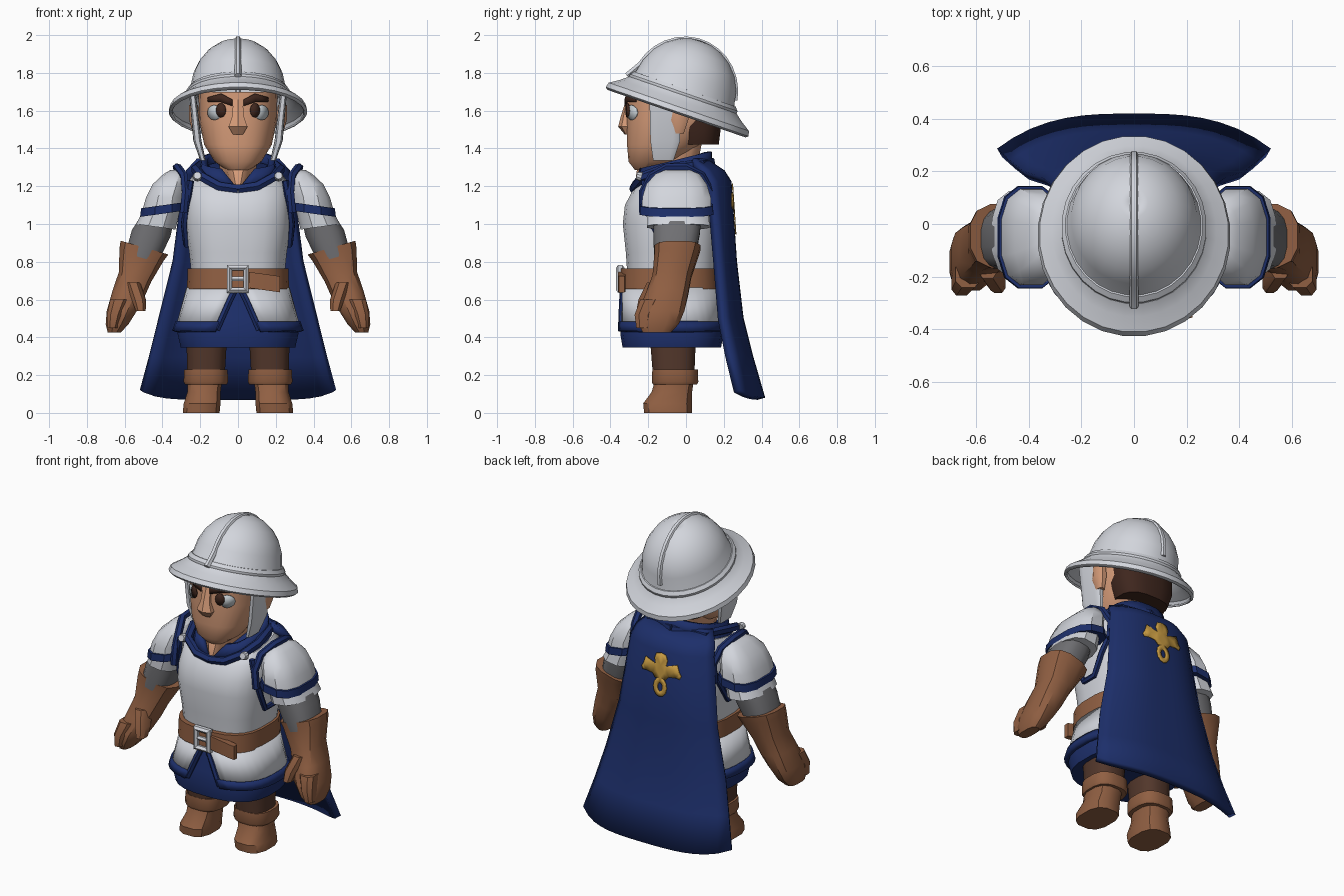
import bpy, bmesh
from math import sin, cos, radians, copysign, pi
from mathutils import Vector, Euler

if "Cube" in bpy.data.objects:
    bpy.data.objects.remove(bpy.data.objects["Cube"])


def material(name, r, g, b):
    m = bpy.data.materials.new(name)
    m.use_nodes = True
    m.diffuse_color = (r, g, b, 1)
    m.node_tree.nodes["Principled BSDF"].inputs["Base Color"].default_value = (r, g, b, 1)
    return m


STEEL = material("pale steel", .65, .67, .72)
BLUE = material("royal blue", .012, .028, .145)
LEATHER = material("tan leather", .28, .115, .055)
DARK = material("dark brown", .085, .038, .024)
HAIR = material("hair brown", .05, .02, .013)
SKIN = material("skin", .67, .33, .19)
MAIL = material("sleeve grey", .16, .16, .17)
GOLD = material("gold", .58, .33, .055)
EYE = material("eye white", .55, .6, .63)


def finish(obj, mat, mirror=False, thick=0.0, angle=35):
    obj.data.materials.append(mat)
    if mirror:
        obj.modifiers.new("Mirror", "MIRROR").merge_threshold = .0005
    if thick:
        s = obj.modifiers.new("Solidify", "SOLIDIFY")
        s.thickness, s.offset = thick, 0
    bpy.ops.object.select_all(action="DESELECT")
    obj.select_set(True)
    bpy.context.view_layer.objects.active = obj
    if obj.type == "CURVE":
        bpy.ops.object.convert(target="MESH")
        obj = bpy.context.object
    bpy.ops.object.shade_smooth_by_angle(angle=radians(angle))
    return obj


def mesh_object(name, bm):
    bmesh.ops.recalc_face_normals(bm, faces=bm.faces)
    me = bpy.data.meshes.new(name)
    bm.to_mesh(me)
    bm.free()
    obj = bpy.data.objects.new(name, me)
    bpy.context.collection.objects.link(obj)
    return obj


def loft(name, mat, secs, n=16, p=.75, gaps=None, caps=True, mirror=False, thick=0.0):
    """Skin rounded rings (x, y, z, rx, ry, tilt_x, tilt_y); gaps open the front of a half shell."""
    bm = bmesh.new()
    rows = []
    for i, s in enumerate(secs):
        x, y, z, rx, ry, tx, ty = (tuple(s) + (0, 0))[:7]
        rot = Euler((radians(tx), radians(ty), 0)).to_matrix()
        if gaps:
            ang = [radians(gaps[i] - 90 + (180 - gaps[i]) * k / n) for k in range(n + 1)]
        else:
            ang = [2 * pi * (k + .5) / n for k in range(n)]
        ring = []
        for a in ang:
            c, d = cos(a), sin(a)
            v = Vector((rx * copysign(abs(c) ** p, c), ry * copysign(abs(d) ** p, d), 0))
            ring.append(bm.verts.new(rot @ v + Vector((x, y, z))))
        rows.append(ring)
    for a, b in zip(rows, rows[1:]):
        for k in range(n):
            j = k + 1 if gaps else (k + 1) % n
            bm.faces.new((a[k], a[j], b[j], b[k]))
    if caps and not gaps:
        bm.faces.new(rows[0])
        bm.faces.new(rows[-1])
    return finish(mesh_object(name, bm), mat, mirror or bool(gaps), thick)


def tube(name, mat, pts, r, cyclic=False, mirror=False):
    cu = bpy.data.curves.new(name, "CURVE")
    cu.dimensions, cu.bevel_depth, cu.bevel_resolution = "3D", r, 1
    cu.use_fill_caps = True
    sp = cu.splines.new("POLY")
    sp.points.add(len(pts) - 1)
    for q, pt in zip(sp.points, pts):
        q.co = (*pt, 1)
    sp.use_cyclic_u = cyclic
    obj = bpy.data.objects.new(name, cu)
    bpy.context.collection.objects.link(obj)
    return finish(obj, mat, mirror)


def plate(name, mat, pieces, depth):
    """Thin mirrored plate of convex pieces laid on the surface y = depth(x, z)."""
    bm = bmesh.new()
    for piece in pieces:
        cx, cz = (sum(q[i] for q in piece) / len(piece) for i in (0, 1))
        hub = bm.verts.new((cx, depth(cx, cz), cz))
        rim = [bm.verts.new((x, depth(x, z), z)) for x, z in piece]
        for a, b in zip(rim, rim[1:] + rim[:1]):
            bm.faces.new((hub, a, b))
    bmesh.ops.remove_doubles(bm, verts=bm.verts, dist=.0005)
    return finish(mesh_object(name, bm), mat, True, .006, angle=20)


def oval(cx, cz, rx, rz, n=12):
    return [(cx + rx * cos(2 * pi * k / n), cz + rz * sin(2 * pi * k / n)) for k in range(n)]


# Head and face
loft("head", SKIN, [(0, -.2, 1.285, .06, .07), (0, -.175, 1.33, .125, .13), (0, -.118, 1.42, .18, .195),
                    (0, -.07, 1.55, .207, .245), (0, -.07, 1.7, .21, .24)], n=28, p=.8)
loft("neck", SKIN, [(0, -.12, 1.2, .04, .155), (0, -.1, 1.3, .1, .16), (0, -.03, 1.45, .11, .12)])
loft("nose", SKIN, [(0, -.31, 1.475, .03, .015), (0, -.315, 1.515, .056, .044),
                    (0, -.31, 1.57, .034, .035), (0, -.305, 1.66, .028, .012)], n=6)
loft("ear", SKIN, [(.22, -.04, 1.48, .02, .03), (.23, -.035, 1.55, .03, .05),
                   (.235, -.03, 1.63, .025, .045)], n=8, mirror=True)
loft("hair", HAIR, [(0, .06, 1.42, .16, .115), (0, .06, 1.5, .19, .125), (0, .04, 1.66, .2, .14)])


def face_y(x, z, lift=.005):
    return -.07 - .244 * (1 - (abs(x) / .208) ** 2.5) ** .4 - lift


plate("eye_white", EYE, [oval(.125, 1.59, .036, .04)], face_y)
plate("iris", HAIR, [oval(.09, 1.602, .026, .038)], lambda x, z: face_y(x, z, .009))
plate("eyebrow", HAIR, [[(.03, 1.625), (.09, 1.645), (.09, 1.69), (.03, 1.66)],
                        [(.09, 1.645), (.158, 1.645), (.16, 1.67), (.09, 1.69)]],
      lambda x, z: face_y(x, z, .01))

# Helmet, tilted back
TILT = -19


def helm(r, h):
    return (0, -.045 + .326 * h, 1.6 + .945 * h, .91 * r, r, TILT)


brim = [(.385, -.012), (.397, -.004), (.39, .018), (.34, .05), (.29, .09)]
dome = [(.272 * cos(radians(a)), .1 + .285 * sin(radians(a))) for a in (5, 20, 35, 50, 65, 78, 89)]
loft("helmet", STEEL, [helm(r, h) for r, h in brim + dome], n=28, p=1, caps=False, thick=.012)
loft("helmet_band", STEEL, [helm(.3, .078), helm(.3, .1), helm(.285, .118), helm(.26, .118)],
     n=28, p=1, caps=False, thick=.006)


def crest(a):
    d, h = -.272 * cos(radians(a)), .1 + .284 * sin(radians(a))
    return (0, -.045 + .945 * d + .326 * h, 1.6 - .326 * d + .945 * h)


tube("helmet_crest", STEEL, [(0, -.312, 1.785)] + [crest(a) for a in range(14, 175, 12)], .018)
loft("cheek_guard", STEEL, [(.185, -.12, 1.335, .015, .055), (.215, -.11, 1.44, .022, .08),
                            (.24, -.11, 1.68, .018, .085)], n=12, p=.5, mirror=True)

# Torso armour, yoke and collar
loft("breastplate", STEEL, [(0, -.075, .7, .245, .235), (0, -.075, .85, .26, .245), (0, -.078, 1, .283, .258),
                            (0, -.075, 1.1, .28, .25), (0, -.06, 1.21, .27, .225, 8),
                            (0, -.05, 1.26, .23, .2, 12)], n=24, p=.7)
loft("yoke", BLUE, [(0, -.07, 1.22, .24, .215, 14), (0, -.06, 1.275, .215, .195, 14),
                    (0, -.055, 1.295, .16, .15, 14)], n=24)
loft("collar", BLUE, [(0, -.07, 1.245, .19, .2, 15), (0, -.06, 1.335, .178, .185, 15)],
     gaps=[1, 22], thick=.035)
tube("neckline_trim", BLUE, [(0, -.275, 1.185), (.1, -.27, 1.2), (.19, -.23, 1.25), (.225, -.12, 1.29),
                             (.19, .08, 1.32), (0, .13, 1.33)], .026, mirror=True)
tube("armhole_trim", BLUE, [(.25, -.22, 1.23), (.272, -.21, 1.1), (.283, -.18, 1), (.272, -.12, .89),
                            (.272, -.03, .89), (.285, .05, 1), (.27, .1, 1.1), (.25, .1, 1.23)], .018, mirror=True)
loft("rivet", STEEL, [(.215, -.235, 1.25, .026, .026, 75), (.215, -.262, 1.257, .02, .02, 75)],
     n=10, p=1, mirror=True)

# Belt and buckle
loft("belt", LEATHER, [(0, -.085, .655, .272, .265), (0, -.085, .765, .268, .26)], n=24, p=.72)
tube("buckle", STEEL, [(-.045, -.348, .65), (.042, -.348, .65), (.042, -.348, .768), (-.045, -.348, .768)],
     .023, cyclic=True)
tube("buckle_prong", STEEL, [(-.05, -.348, .71), (.03, -.352, .71)], .014)
loft("belt_tongue", LEATHER, [(.14, -.34, .65, .085, .02, 0, 8), (.14, -.34, .735, .085, .02, 0, 8)], n=8, p=.3)

# Tunic and split skirt plates
loft("tunic", BLUE, [(0, -.075, .345, .305, .262), (0, -.075, .42, .322, .275), (0, -.08, .5, .295, .255),
                     (0, -.08, .66, .25, .23)], n=24)


def skirt(z, grow=0.0):
    t = (.66 - z) / .22
    return (0, -.08, z, .262 + .06 * t + grow, .246 + .016 * t + grow)


def gap(z):
    return 1 + 13 * (.66 - z) / .22


loft("skirt_plate", STEEL, [skirt(.66), skirt(.44)], gaps=[gap(.66), gap(.44)], thick=.025)
loft("skirt_hem", BLUE, [skirt(.48, .004), skirt(.43, .007)], gaps=[gap(.48), gap(.43)], thick=.035)
edge = []
for z in (.65, .58, .51, .44):
    c, s = sin(radians(gap(z))) ** .75, cos(radians(gap(z))) ** .75
    q = skirt(z, .006)
    edge.append((q[3] * c, q[1] - q[4] * s, z))
tube("skirt_edge", BLUE, edge, .018, mirror=True)

# Shoulders and arms
loft("pauldron", STEEL, [(.395, -.05, 1.07, .115, .188), (.385, -.05, 1.14, .105, .186), (.36, -.05, 1.21, .095, .165),
                         (.335, -.045, 1.265, .06, .12), (.33, -.045, 1.285, .03, .07)], n=12, mirror=True)
loft("pauldron_trim", BLUE, [(.395, -.05, 1.055, .128, .2, 0, 8), (.393, -.05, 1.1, .124, .198, 0, 8)],
     n=12, mirror=True)
loft("pauldron_lower", STEEL, [(.435, -.04, .985, .108, .17, 0, -8), (.405, -.045, 1.07, .1, .165)],
     n=12, mirror=True)
tube("shoulder_strap", BLUE, [(.288, -.228, 1.06), (.278, -.228, 1.17), (.285, -.18, 1.255), (.32, -.1, 1.3),
                              (.325, 0, 1.3), (.3, .08, 1.26), (.28, .13, 1.17), (.288, .13, 1.06)],
     .022, mirror=True)
loft("sleeve", MAIL, [(.42, -.045, 1.05, .09, .13), (.46, -.05, .95, .105, .125, 0, -10),
                      (.51, -.06, .82, .09, .11, 0, -16)], mirror=True)
loft("glove", LEATHER, [(.495, -.045, .875, .135, .125, 0, -16), (.51, -.05, .84, .125, .12, 0, -16),
                        (.545, -.075, .72, .092, .105, 0, -16), (.58, -.1, .63, .088, .115, 0, -12),
                        (.615, -.13, .54, .082, .125), (.64, -.145, .47, .062, .11),
                        (.655, -.155, .425, .035, .075)], n=12, mirror=True)
loft("thumb", LEATHER, [(.555, -.15, .69, .04, .06), (.525, -.2, .6, .04, .055),
                        (.515, -.225, .54, .028, .04)], n=8, mirror=True)
loft("finger", LEATHER, [(.63, -.19, .6, .05, .055), (.655, -.225, .52, .04, .05),
                         (.665, -.225, .45, .028, .04)], n=8, mirror=True)

# Legs and boots
loft("trouser_leg", DARK, [(.17, -.065, .18, .1, .11), (.165, -.07, .42, .11, .125)], mirror=True)
loft("boot_cuff", LEATHER, [(.17, -.058, .15, .112, .118), (.17, -.058, .165, .12, .125),
                            (.17, -.058, .23, .116, .122)], mirror=True)
loft("boot", LEATHER, [(.195, -.095, 0, .1, .13), (.19, -.098, .05, .1, .132), (.18, -.075, .11, .09, .11),
                       (.175, -.06, .18, .095, .105)], n=12, mirror=True)

# Cape: rows of height, half width, depth and forward curl
ROWS = [(1.33, .21, .1, .07), (1.27, .265, .19, .1), (1.22, .28, .222, .1), (.8, .335, .25, .09),
        (.5, .41, .285, .1), (.3, .46, .335, .11), (.075, .51, .4, .13)]


def cape_y(x, z):
    for a, b in zip(ROWS, ROWS[1:]):
        if z >= b[0]:
            t = (a[0] - z) / (a[0] - b[0])
            w, y, d = (a[i] + (b[i] - a[i]) * t for i in (1, 2, 3))
            return y - d * abs(x / w) ** 3


bm = bmesh.new()
COLS = 16
grid = []
for z, w, y, d in ROWS:
    us = [2 * k / COLS - 1 for k in range(COLS + 1)]
    lift = .04 if z < .1 else 0
    grid.append([bm.verts.new((w * u, y - d * abs(u) ** 3, z + lift * u ** 6)) for u in us])
for a, b in zip(grid, grid[1:]):
    for k in range(COLS):
        bm.faces.new((a[k], a[k + 1], b[k + 1], b[k]))
finish(mesh_object("cape", bm), BLUE, thick=.04)

# Gold ornament on the cape: head, body, lobed wings and a ring
arc = [radians(a) for a in range(-90, 91, 30)]
outer = [(.046 * cos(a), 1.005 + .06 * sin(a)) for a in arc]
inner = [(.017 * cos(a), 1.005 + .027 * sin(a)) for a in arc]
ring = [[outer[k], outer[k + 1], inner[k + 1], inner[k]] for k in range(len(arc) - 1)]
head = [(0, 1.14), (.035, 1.14), (.045, 1.175), (.033, 1.207), (0, 1.215)]
body = [(0, 1.065), (.035, 1.055), (.055, 1.08), (.035, 1.14), (0, 1.14)]
wing = [(.055, 1.08), (.105, 1.085), (.125, 1.12), (.11, 1.165), (.035, 1.14)]
tip = [(.105, 1.085), (.128, 1.08), (.138, 1.1), (.125, 1.12)]
plate("cape_ornament", GOLD, ring + [head, body, wing, tip], lambda x, z: cape_y(x, z) + .0235)
